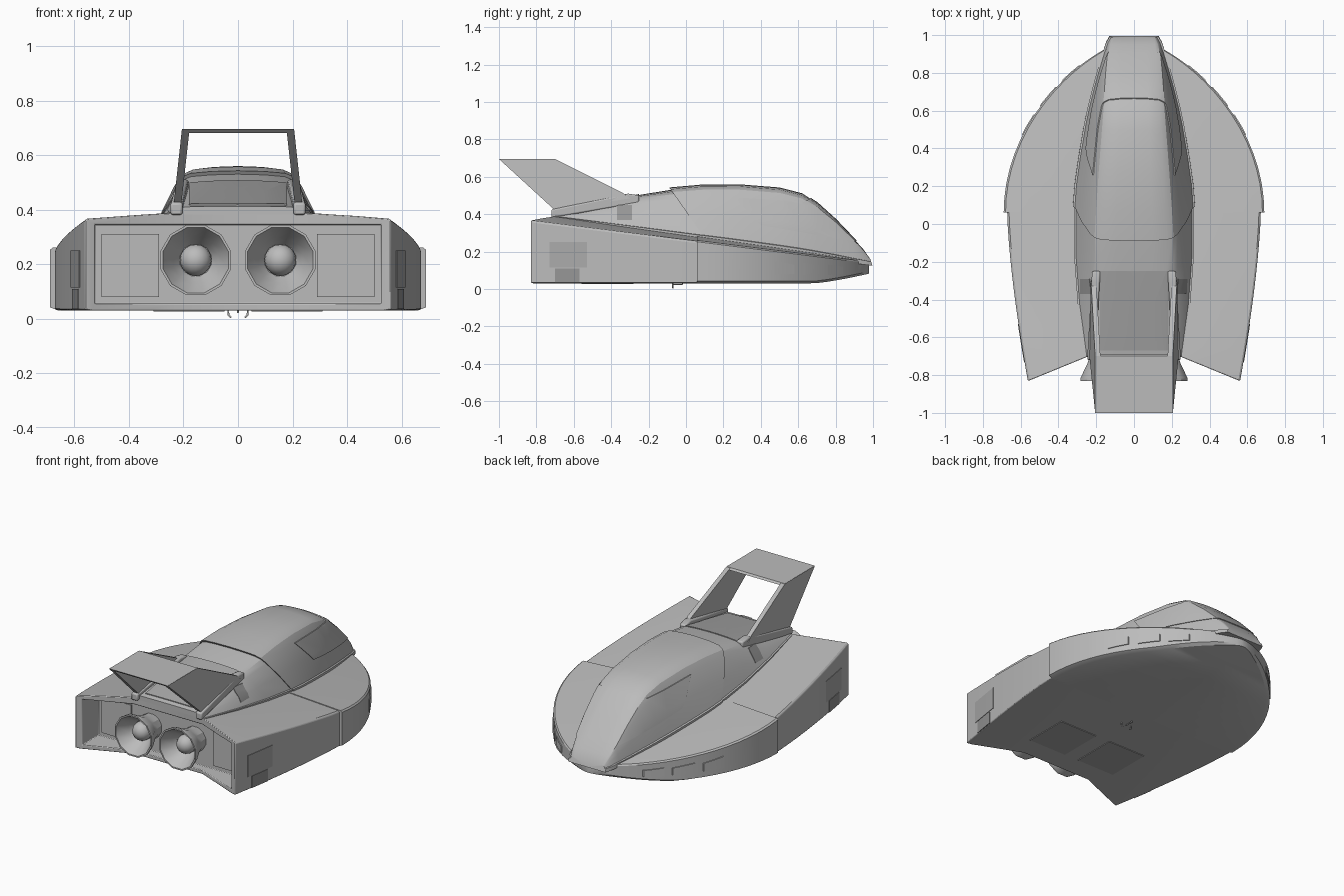
import bpy, bmesh, math
from mathutils import Vector

cube = bpy.data.objects.get("Cube")
if cube:
    bpy.data.objects.remove(cube, do_unlink=True)


def material(name, v):
    m = bpy.data.materials.new(name)
    m.use_nodes = True
    m.diffuse_color = (v, v, v, 1)
    m.node_tree.nodes["Principled BSDF"].inputs["Base Color"].default_value = (v, v, v, 1)
    return m


SHELL = material("shell_grey", 0.5)
MID = material("panel_grey", 0.4)
DARK = material("hatch_grey", 0.3)
parts = []


def add(name, bm, mat=SHELL, part=True):
    bmesh.ops.recalc_face_normals(bm, faces=bm.faces)
    me = bpy.data.meshes.new(name)
    bm.to_mesh(me)
    bm.free()
    me.materials.append(mat)
    ob = bpy.data.objects.new(name, me)
    bpy.context.collection.objects.link(ob)
    if part:
        parts.append(ob)
    return ob


def loft(name, rings, mat=SHELL):
    """Skin closed rings of points and cap both ends."""
    bm = bmesh.new()
    rows = [[bm.verts.new(p) for p in r] for r in rings]
    n = len(rows[0])
    for a, b in zip(rows, rows[1:]):
        for i in range(n):
            j = (i + 1) % n
            bm.faces.new((a[i], a[j], b[j], b[i]))
    bm.faces.new(rows[0])
    bm.faces.new(rows[-1])
    return add(name, bm, mat)


def ring_from_half(half):
    """half runs from bottom centre to top centre on the +x side."""
    return half + [(-x, y, z) for x, y, z in reversed(half[1:-1])]


def prism(name, pts, axis, lo, hi, mat=SHELL, part=True, lean=None):
    """Extrude a flat outline along an axis; lean shifts it along x."""
    place = {"x": lambda d, a, b: (d, a, b),
             "y": lambda d, a, b: (a, d, b),
             "z": lambda d, a, b: (a, b, d)}[axis]
    bm = bmesh.new()
    rows = [[bm.verts.new(place(d, a, b)) for a, b in pts] for d in (lo, hi)]
    n = len(pts)
    for i in range(n):
        j = (i + 1) % n
        bm.faces.new((rows[0][i], rows[0][j], rows[1][j], rows[1][i]))
    bm.faces.new(rows[0])
    bm.faces.new(rows[1])
    if lean:
        for v in bm.verts:
            v.co.x += lean(v.co.y, v.co.z)
    return add(name, bm, mat, part)


def boolean(ob, cutter, op):
    m = ob.modifiers.new("cut", "BOOLEAN")
    m.operation, m.object, m.solver = op, cutter, "EXACT"
    dg = bpy.context.evaluated_depsgraph_get()
    ob.data = bpy.data.meshes.new_from_object(ob.evaluated_get(dg))
    ob.modifiers.clear()
    bpy.data.objects.remove(cutter, do_unlink=True)


def patch(name, source, pts, axis, lo, hi, mat=SHELL, lift=0.005):
    """Thin plate that follows the surface of source inside an outline."""
    bm = bmesh.new()
    bm.from_mesh(source)
    bm.normal_update()
    moves = [(v, v.normal * v.calc_shell_factor() * lift) for v in bm.verts]
    for v, d in moves:
        v.co += d
    ob = add(name, bm, mat)
    boolean(ob, prism("cutter", pts, axis, lo, hi, mat, False), "INTERSECT")


def rect(a0, a1, b0, b1):
    return [(a0, b0), (a1, b0), (a1, b1), (a0, b1)]


# Hull: wide lower shell in a rounded front and a tapered rear section
def hull_ring(y, w, lift, grow=0.0):
    zb = 0.03 + 0.05 * max(0, (y - 0.68) / 0.29) ** 1.3
    rim = 0.264 - 0.125 * y + grow
    crown = 0.286 - 0.1437 * y + grow
    return ring_from_half([(0, y, zb), (max(w - 0.03, w * 0.8), y, zb), (w, y, zb + lift),
                           (w, y, rim - 0.008), (w - 0.01, y, rim),
                           (w * 0.45, y, crown), (0, y, crown)])


front_rings = []
for i in range(19):
    t = math.sin(math.radians(i * 4.9))
    front_rings.append(hull_ring(0.06 + 0.92 * t, 0.678 * (1 - t * t) ** 0.72 + 0.012, 0.012, 0.004))
front_hull = loft("front_hull", front_rings)
rear_rings = []
for i in range(11):
    t = i / 10
    rear_rings.append(hull_ring(0.08 - 0.91 * t, 0.672 - 0.11 * t ** 1.5, 0.004))
rear_hull = loft("rear_hull", rear_rings)
front_skin, rear_skin = front_hull.data, rear_hull.data.copy()

# Swept notch and engine recess in the stern
notch = [(0.57, -0.835), (0.24, -0.7), (-0.24, -0.7), (-0.57, -0.835), (-0.57, -1), (0.57, -1)]
boolean(rear_hull, prism("cutter", notch, "z", -1, 1, part=False), "DIFFERENCE")
boolean(rear_hull, prism("cutter", rect(-0.525, 0.525, 0.055, 0.345), "y", -1, -0.65, part=False), "DIFFERENCE")
bev = rear_hull.modifiers.new("soft_edges", "BEVEL")
bev.width, bev.segments, bev.angle_limit = 0.006, 2, math.radians(40)


# Upper body: canopy and sloping tail, each station sheared along its height
def body_ring(yb, yt, b, t, zt):
    zb = 0.287 - 0.1437 * yb
    h = zt - zb
    half = [(0, zb - 0.02), (b + 0.01, zb - 0.02), (b + 0.01, zb + 0.05 * h), (b, zb + 0.06 * h)]
    top = t + 0.3 * (b - t)
    half += [(b + (top - b) * 0.42, zb + h * 0.45), (top, zb + h * 0.8),
             (t + 0.1 * (b - t), zb + h * 0.91), (t * 0.88, zb + h * 0.965),
             (t * 0.5, zt - 0.01 * h), (0, zt)]
    return ring_from_half([(x, yb + (yt - yb) * (z - zb) / h, z) for x, z in half])


canopy_stations = [
    (0.99, 0.985, 0.12, 0.11, 0.16), (0.96, 0.95, 0.138, 0.125, 0.21),
    (0.9, 0.9, 0.158, 0.135, 0.265), (0.8, 0.8, 0.188, 0.142, 0.37),
    (0.7, 0.7, 0.215, 0.147, 0.46), (0.62, 0.62, 0.235, 0.152, 0.512),
    (0.52, 0.5, 0.256, 0.16, 0.543), (0.35, 0.28, 0.285, 0.175, 0.56),
    (0.21, 0.08, 0.305, 0.188, 0.558), (0.1, -0.09, 0.313, 0.198, 0.543)]
tail_stations = [
    (0.12, -0.07, 0.308, 0.195, 0.532), (-0.15, -0.25, 0.308, 0.195, 0.503),
    (-0.42, -0.45, 0.288, 0.192, 0.463), (-0.7, -0.7, 0.25, 0.19, 0.412)]
canopy = loft("canopy", [body_ring(*s) for s in canopy_stations])
tail = loft("tail_body", [body_ring(*s) for s in tail_stations])

# Wraparound window, deck panel and side hatches
patch("canopy_window", canopy.data, [(0.26, 0.49), (0.634, 0.466), (0.69, 0.5), (0.95, 0.28),
                                     (0.905, 0.255), (0.4, 0.341)], "x", -1, 1)
patch("deck_panel", tail.data, [(-0.18, -0.67), (0.18, -0.67), (0.18, -0.25), (-0.18, -0.25)],
      "z", 0.36, 0.8, MID)
for s, side in ((1, "left"), (-1, "right")):
    def both(lo, hi):
        return sorted((s * lo, s * hi))
    patch(side + "_tail_hatch", tail.data, rect(-0.37, -0.29, 0.37, 0.45), "x", *both(0.22, 1), DARK, 0.003)
    patch(side + "_upper_side_plate", rear_skin, rect(-0.73, -0.53, 0.115, 0.25), "x", *both(0.55, 1), MID, 0.003)
    patch(side + "_lower_side_plate", rear_skin, rect(-0.7, -0.57, 0.035, 0.11), "x", *both(0.55, 1), DARK, 0.003)
    for k, (a, b) in enumerate(((0.47, 0.58), (0.625, 0.725), (0.76, 0.84))):
        patch(f"{side}_port_{k}", front_skin, [(a, 0.075), (b, 0.08), (b, 0.13 - 0.005 * k), (a, 0.15 - 0.01 * k)],
              "x", *both(0.15, 1))

    # Belly plate and stern panel
    prism(side + "_belly_plate", rect(*both(0.05, 0.31), -0.56, -0.28), "z", 0.026, 0.031, MID)
    prism(side + "_stern_panel", rect(*both(0.29, 0.5), 0.08, 0.31), "y", -0.658, -0.649)

    # Fin with its root fairing
    prism(side + "_fin", [(-0.3, 0.485), (-0.34, 0.515), (-0.7, 0.695), (-1, 0.695), (-0.7, 0.42)],
          "x", -0.014, 0.014, lean=lambda y, z: s * (0.222 - 0.11 * (z - 0.42)))
    fairing = prism(side + "_fin_fairing", [(-0.25, 0.46), (-0.25, 0.5), (-0.31, 0.51), (-0.72, 0.425), (-0.72, 0.38)],
                    "x", -0.022, 0.022, lean=lambda y, z: s * (0.2 - 0.055 * (y + 0.25)))
    m = fairing.modifiers.new("soft_edges", "BEVEL")
    m.width, m.segments = 0.008, 2

    # Engine bell turned around the y axis, with a round core
    profile = [(0.075, -0.63), (0.08, -0.69), (0.095, -0.74), (0.133, -0.815), (0.133, -0.83),
               (0.124, -0.83), (0.085, -0.76), (0.06, -0.72)]
    loft(side + "_engine_bell", [[(s * 0.155 + r * math.cos(a), y, 0.215 + r * math.sin(a))
                                  for a in (math.tau * (i + 0.5) / 12 for i in range(12))]
                                 for r, y in profile])
    bm = bmesh.new()
    bmesh.ops.create_uvsphere(bm, u_segments=16, v_segments=10, radius=0.058)
    bmesh.ops.translate(bm, verts=bm.verts, vec=Vector((s * 0.155, -0.74, 0.215)))
    add(side + "_engine_core", bm)

# Spoiler joining the fin tips
prism("spoiler", [(-0.69, 0.684), (-0.7, 0.696), (-1, 0.696), (-0.985, 0.682)], "x", -0.205, 0.205)

# Small docking hook under the belly
hooks = [[(-0.025, -0.07, 0.005), (-0.035, -0.07, 0.013), (-0.035, -0.07, 0.035),
          (0.035, -0.07, 0.035), (0.035, -0.07, 0.013), (0.025, -0.07, 0.005)],
         [(0, -0.07, 0.024), (0, -0.02, 0.024), (0, -0.02, 0.035)]]
for path in hooks:
    cu = bpy.data.curves.new("docking_hook", "CURVE")
    cu.dimensions, cu.bevel_depth, cu.bevel_resolution = "3D", 0.004, 1
    sp = cu.splines.new("POLY")
    sp.points.add(len(path) - 1)
    for p, co in zip(sp.points, path):
        p.co = (*co, 1)
    cu.materials.append(SHELL)
    bpy.context.collection.objects.link(bpy.data.objects.new("docking_hook", cu))

# Smooth shading with crisp edges
bpy.ops.object.select_all(action="DESELECT")
for ob in parts:
    ob.select_set(True)
bpy.context.view_layer.objects.active = parts[0]
bpy.ops.object.shade_smooth_by_angle(angle=math.radians(28))
